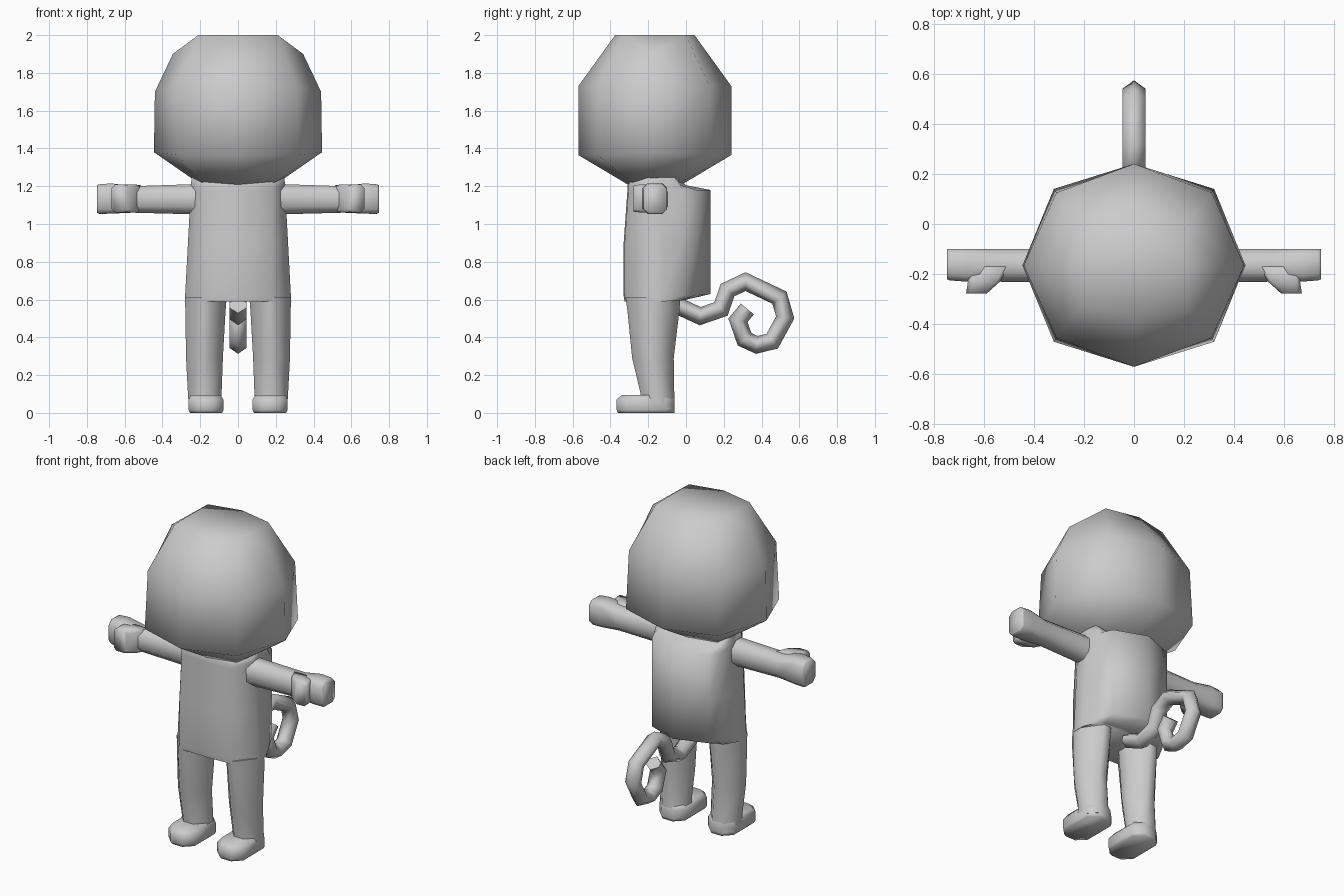
import bpy, bmesh, math
from mathutils import Vector

if "Cube" in bpy.data.objects:
    bpy.data.objects.remove(bpy.data.objects["Cube"])

grey = bpy.data.materials.new("plain_grey")
grey.diffuse_color = (0.6, 0.6, 0.6, 1)
grey.use_nodes = True
grey.node_tree.nodes["Principled BSDF"].inputs["Base Color"].default_value = grey.diffuse_color


def loft(name, rings, angle=80):
    """Skin a list of equal-length point rings and cap both ends."""
    bm = bmesh.new()
    loops = [[bm.verts.new(p) for p in ring] for ring in rings]
    n = len(loops[0])
    for a, b in zip(loops, loops[1:]):
        for i in range(n):
            j = (i + 1) % n
            bm.faces.new((a[i], a[j], b[j], b[i]))
    bm.faces.new(loops[0][::-1])
    bm.faces.new(loops[-1])
    bmesh.ops.remove_doubles(bm, verts=bm.verts, dist=0.0005)
    bmesh.ops.recalc_face_normals(bm, faces=bm.faces)
    mesh = bpy.data.meshes.new(name)
    bm.to_mesh(mesh)
    bm.free()
    mesh.materials.append(grey)
    ob = bpy.data.objects.new(name, mesh)
    bpy.context.collection.objects.link(ob)
    bpy.ops.object.select_all(action='DESELECT')
    ob.select_set(True)
    bpy.context.view_layer.objects.active = ob
    bpy.ops.object.shade_smooth_by_angle(angle=math.radians(angle))
    return ob


def octagon(rx, ry, dx, dy, z, z_side):
    """Head ring: side radius, front radius, diagonal corner, heights."""
    pts = [(rx, 0, z_side), (dx, dy, z), (0, ry, z), (-dx, dy, z),
           (-rx, 0, z_side), (-dx, -dy, z), (0, -ry, z), (dx, -dy, z)]
    return [(x, y - 0.165, h) for x, y, h in pts]


def chamfered(a0, a1, b0, b1, c, d=None):
    """Rectangle with cut corners, as 2D points."""
    d = c if d is None else d
    return [(a0 + c, b0), (a1 - c, b0), (a1, b0 + d), (a1, b1 - d),
            (a1 - c, b1), (a0 + c, b1), (a0, b1 - d), (a0, b0 + d)]


# Head: stacked octagons, with the crown folded down at the sides
loft("head", [octagon(*r) for r in [
    (0.25, 0.145, 0.18, 0.11, 1.21, 1.245),
    (0.445, 0.405, 0.32, 0.305, 1.365, 1.38),
    (0.44, 0.405, 0.31, 0.29, 1.73, 1.70),
    (0.345, 0.21, 0.21, 0.165, 2.0, 1.90),
    (0.21, 0.21, 0.21, 0.165, 2.0, 2.0)]])


# Torso: flat belly, rounded hump at the back
def torso_ring(z, side, front, back, hump, tilt=0.0):
    half = [(0.18, front + 0.005), (side, -0.20), (side, -0.12),
            (0.235, min(hump, -0.02)), (0.2, hump + 0.005)]
    pts = [(0, front)] + half + [(0, back)] + [(-x, y) for x, y in reversed(half)]
    return [(x, y, z + tilt * max(0, y + 0.06)) for x, y in pts]


loft("torso", [
    torso_ring(0.59, 0.282, -0.325, 0.0, -0.03, 0.15),
    torso_ring(0.62, 0.28, -0.33, 0.13, 0.05, 0.05),
    torso_ring(0.90, 0.265, -0.33, 0.13, 0.05),
    torso_ring(1.18, 0.25, -0.31, 0.13, 0.05),
    torso_ring(1.205, 0.25, -0.31, 0.0, -0.03),
    torso_ring(1.245, 0.245, -0.29, -0.04, -0.06)])

# Tail: hexagonal tube swept along a curl in the centre plane
path = [Vector(p) for p in [
    (-0.05, 0.57), (0.075, 0.512), (0.185, 0.55), (0.22, 0.65), (0.315, 0.695),
    (0.495, 0.61), (0.525, 0.505), (0.457, 0.38), (0.375, 0.36), (0.31, 0.39),
    (0.275, 0.49), (0.325, 0.55)]]
rings = []
for i, p in enumerate(path):
    d_in = (p - path[max(i - 1, 0)]).normalized() if i else (path[1] - p).normalized()
    d_out = (path[i + 1] - p).normalized() if i < len(path) - 1 else d_in
    t = (d_in + d_out).normalized()
    nrm = Vector((-t.y, t.x)) / max(0.6, t.dot(d_in))
    hexa = [(0, 0.045), (0.045, 0.015), (0.045, -0.015),
            (0, -0.045), (-0.045, -0.015), (-0.045, 0.015)]
    rings.append([(x, p.x + nrm.x * r, p.y + nrm.y * r) for x, r in hexa])
loft("tail", rings, 85)

for s, side in ((1, "right"), (-1, "left")):
    # Leg: tapering column down into the foot
    leg = [(0.06, 0.28, -0.32, -0.03, 0.61, 0.085, 0.11),
           (0.066, 0.279, -0.31, -0.035, 0.54, 0.08, 0.10),
           (0.08, 0.275, -0.285, -0.065, 0.29, 0.07, 0.08),
           (0.087, 0.265, -0.24, -0.062, 0.10, 0.055, 0.06),
           (0.085, 0.26, -0.24, -0.06, 0.02, 0.045, 0.045)]
    loft("leg_" + side, [[(s * x, y, z) for x, y in chamfered(x0, x1, y0, y1, c, d)]
                         for x0, x1, y0, y1, z, c, d in leg])
    # Foot: low block with cut corners
    foot = [(0.085, 0.255, -0.36, -0.06, 0.0), (0.077, 0.262, -0.367, -0.06, 0.015),
            (0.077, 0.262, -0.367, -0.06, 0.07), (0.092, 0.25, -0.34, -0.065, 0.095)]
    loft("foot_" + side, [[(s * x, y, z) for x, y in chamfered(x0, x1, y0, y1, 0.05)]
                          for x0, x1, y0, y1, z in foot])
    # Arm and hand: sideways column, boxier at the hand
    arm = [(0.15, -0.25, -0.085, 1.045, 1.215, 0.04), (0.26, -0.235, -0.10, 1.052, 1.21, 0.04),
           (0.56, -0.23, -0.10, 1.06, 1.20, 0.035), (0.67, -0.23, -0.10, 1.055, 1.215, 0.025),
           (0.735, -0.225, -0.10, 1.053, 1.21, 0.025), (0.747, -0.22, -0.10, 1.06, 1.205, 0.025)]
    loft("arm_" + side, [[(s * x, y, z) for y, z in chamfered(y0, y1, z0, z1, c)]
                         for x, y0, y1, z0, z1, c in arm])
    # Thumb: wedge on the front of the hand, slimmer at its tip
    def thumb_ring(y, x0, x1, z0, z1):
        return [(s * x, y, z) for x, z in chamfered(x0, x1, z0, z1, 0.015)]

    loft("thumb_" + side, [thumb_ring(-0.17, 0.50, 0.66, 1.06, 1.205),
                           thumb_ring(-0.23, 0.535, 0.663, 1.06, 1.21),
                           thumb_ring(-0.277, 0.587, 0.67, 1.065, 1.205)], 100)
